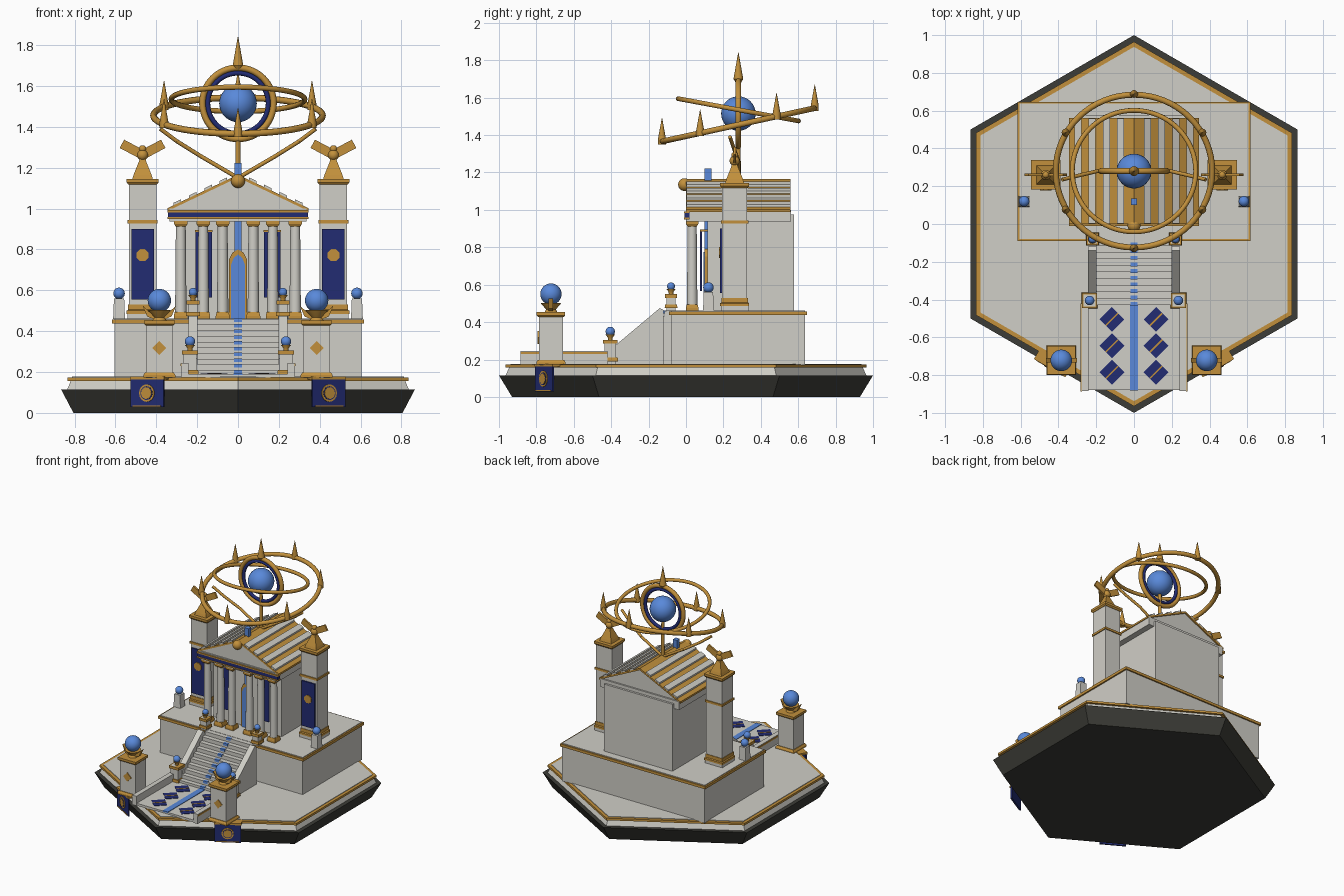
import bpy, bmesh, math
from mathutils import Vector, Matrix

if "Cube" in bpy.data.objects:
    bpy.data.objects.remove(bpy.data.objects["Cube"])


def material(name, rgb):
    m = bpy.data.materials.new(name)
    m.diffuse_color = (*rgb, 1)
    m.use_nodes = True
    m.node_tree.nodes["Principled BSDF"].inputs["Base Color"].default_value = m.diffuse_color
    return m


STONE = material("pale stone", (0.63, 0.62, 0.57))
GOLD = material("gold", (0.54, 0.28, 0.045))
NAVY = material("navy", (0.016, 0.025, 0.17))
BLUE = material("bright blue", (0.10, 0.25, 0.70))
DARK = material("dark rock", (0.045, 0.045, 0.038))
R2 = math.sqrt(2)


def finish(bm, name, mat, smooth=False, matrix=None):
    bmesh.ops.recalc_face_normals(bm, faces=bm.faces)
    me = bpy.data.meshes.new(name)
    bm.to_mesh(me)
    bm.free()
    me.materials.append(mat)
    ob = bpy.data.objects.new(name, me)
    bpy.context.collection.objects.link(ob)
    if matrix:
        ob.matrix_world = matrix
    if smooth:
        bpy.context.view_layer.objects.active = ob
        ob.select_set(True)
        bpy.ops.object.shade_smooth_by_angle(angle=math.radians(40))
        ob.select_set(False)
    return ob


def loft(bm, rings):
    """Skin closed loops of points and cap both ends."""
    rows = [[bm.verts.new(p) for p in r] for r in rings]
    n = len(rows[0])
    for a, b in zip(rows, rows[1:]):
        for i in range(n):
            j = (i + 1) % n
            bm.faces.new((a[i], a[j], b[j], b[i]))
    bm.faces.new(rows[0])
    bm.faces.new(rows[-1])


def lathe(name, mat, profile, x=0, y=0, sides=24, phase=0, smooth=True, matrix=None):
    """Stack of regular polygons, profile = (radius, z)."""
    bm = bmesh.new()
    ang = [phase + 2 * math.pi * i / sides for i in range(sides)]
    loft(bm, [[(x + r * math.cos(a), y + r * math.sin(a), z) for a in ang] for r, z in profile])
    return finish(bm, name, mat, smooth, matrix)


def square(name, mat, profile, x, y):
    """Square stack, profile = (half width, z)."""
    return lathe(name, mat, [(h * R2, z) for h, z in profile], x, y, 4, math.pi / 4, False)


def prism(name, mat, pts, lo, hi, axis="y", matrix=None):
    """Polygon extruded along an axis."""
    put = {"x": lambda a, b, t: (t, a, b), "y": lambda a, b, t: (a, t, b), "z": lambda a, b, t: (a, b, t)}[axis]
    bm = bmesh.new()
    loft(bm, [[put(a, b, t) for a, b in pts] for t in (lo, hi)])
    return finish(bm, name, mat, False, matrix)


def box(name, mat, x0, x1, y0, y1, z0, z1, matrix=None):
    return prism(name, mat, [(x0, y0), (x1, y0), (x1, y1), (x0, y1)], z0, z1, "z", matrix)


def ngon(cx, cz, r, n, phase=0):
    return [(cx + r * math.cos(phase + 2 * math.pi * i / n), cz + r * math.sin(phase + 2 * math.pi * i / n)) for i in range(n)]


def ball(name, mat, x, y, z, r):
    bm = bmesh.new()
    bmesh.ops.create_uvsphere(bm, u_segments=32, v_segments=16, radius=r)
    return finish(bm, name, mat, True, Matrix.Translation((x, y, z)))


def ring(name, mat, R, r, matrix):
    bpy.ops.mesh.primitive_torus_add(major_radius=R, minor_radius=r, major_segments=64, minor_segments=10)
    ob = bpy.context.object
    ob.name = name
    ob.matrix_world = matrix
    ob.data.materials.append(mat)
    bpy.ops.object.shade_smooth_by_angle(angle=math.radians(50))


def rod(name, mat, p, q, r0, r1):
    p, q = Vector(p), Vector(q)
    m = Matrix.Translation(p) @ (q - p).to_track_quat("Z", "Y").to_matrix().to_4x4()
    lathe(name, mat, [(r0, 0), (r1, (q - p).length)], sides=12, matrix=m)


# hexagonal base
hexa = dict(sides=6, phase=math.pi / 2, smooth=False)
lathe("rock_base", DARK, [(0.93, 0), (1.0, 0.115)], **hexa)
lathe("stone_plinth", STONE, [(0.965, 0.115), (0.945, 0.157)], **hexa)
lathe("gold_rim", GOLD, [(0.965, 0.157), (0.965, 0.173)], **hexa)
lathe("floor", STONE, [(0.938, 0.16), (0.938, 0.177)], **hexa)

# podium
box("podium", STONE, -0.605, 0.605, -0.08, 0.637, 0.17, 0.462)
box("podium_trim", GOLD, -0.616, 0.616, -0.09, 0.647, 0.437, 0.457)

# temple hall, entablature, pediment and roof
box("hall", STONE, -0.29, 0.29, 0.115, 0.578, 0.46, 0.975)
box("entablature", STONE, -0.335, 0.335, 0.0, 0.562, 0.937, 1.0)
box("frieze", NAVY, -0.342, 0.342, -0.008, 0.02, 0.958, 0.982)
for z in (0.948, 0.982):
    box("frieze_trim", GOLD, -0.345, 0.345, -0.011, 0.02, z, z + 0.01)
prism("pediment", STONE, [(-0.335, 0.998), (0.335, 0.998), (0, 1.158)], 0.006, 0.55)
for s in (-1, 1):
    prism("roof_slope", GOLD, [(0, 1.152), (s * 0.345, 0.988), (s * 0.345, 1.002), (0, 1.166)], 0, 0.56)
    for k in range(4):
        a, b = 0.053 + 0.075 * k, 0.09 + 0.075 * k
        za, zb = 1.166 - 0.475 * a, 1.166 - 0.475 * b
        prism("roof_rib", STONE, [(s * a, za - 0.01), (s * b, zb - 0.01), (s * b, zb + 0.012), (s * a, za + 0.012)], 0.002, 0.558)
ball("apex_ball", GOLD, 0, -0.008, 1.135, 0.034)

# columns
for x in (-0.28, -0.17, -0.075, 0.075, 0.17, 0.28):
    lathe("column", STONE, [(0.028, 0.48), (0.024, 0.925)], x, 0.033)
    square("column_base", GOLD, [(0.034, 0.46), (0.034, 0.475), (0.029, 0.495)], x, 0.033)
    square("column_capital", GOLD, [(0.025, 0.912), (0.033, 0.925), (0.033, 0.938)], x, 0.033)

# door, light shaft and hall banners
arch = lambda w, top: [(-w, 0.46), (w, 0.46), (w, top - 0.05), (w * 0.6, top - 0.015), (0, top), (-w * 0.6, top - 0.015), (-w, top - 0.05)]
prism("door_frame", GOLD, arch(0.044, 0.80), 0.1, 0.12)
prism("door", BLUE, arch(0.034, 0.775), 0.094, 0.12)
box("light_shaft", BLUE, -0.017, 0.017, 0.1, 0.135, 0.79, 1.222)
for s in (-1, 1):
    box("hall_banner", NAVY, s * 0.168 - 0.04, s * 0.168 + 0.04, 0.076, 0.085, 0.565, 0.89)
    box("hall_banner_rail", GOLD, s * 0.168 - 0.043, s * 0.168 + 0.043, 0.074, 0.115, 0.885, 0.895)

# side towers
for s in (-1, 1):
    x, y = s * 0.467, 0.26
    square("tower", STONE, [(0.067, 0.46), (0.067, 1.13)], x, y)
    square("tower_base", GOLD, [(0.078, 0.485), (0.078, 0.5), (0.071, 0.505), (0.071, 0.53)], x, y)
    square("tower_foot", STONE, [(0.074, 0.46), (0.074, 0.487)], x, y)
    square("tower_band", GOLD, [(0.074, 0.928), (0.074, 0.944)], x, y)
    square("tower_cap", GOLD, [(0.07, 1.118), (0.078, 1.128), (0.078, 1.145)], x, y)
    square("tower_finial", GOLD, [(0.05, 1.145), (0.044, 1.165), (0.02, 1.225), (0.012, 1.25)], x, y)
    ball("finial_ball", GOLD, x, y, 1.262, 0.027)
    ball("finial_top", GOLD, x, y, 1.292, 0.018)
    for w in (-1, 1):
        m = Matrix.Translation((x, y, 1.262)) @ Matrix.Rotation(-w * math.radians(28), 4, "Y")
        box("finial_wing", GOLD, min(0, w * 0.115), max(0, w * 0.115), -0.007, 0.007, -0.022, 0.024, m)
    box("tower_banner", NAVY, x - 0.055, x + 0.055, 0.183, 0.194, 0.555, 0.9)
    prism("tower_medallion", GOLD, ngon(x, 0.772, 0.032, 8, math.pi / 8), 0.177, 0.185)

# small orb posts on the podium
for s in (-1, 1):
    square("orb_post", STONE, [(0.029, 0.46), (0.025, 0.56)], s * 0.582, 0.12)
    ball("small_orb", BLUE, s * 0.582, 0.12, 0.585, 0.028)

# staircase with blue inlays
for i in range(10):
    y, z = -0.43 + 0.035 * i, 0.18 + 0.028 * (i + 1)
    box("step", STONE, -0.2, 0.2, y, -0.07, z - 0.03 if i else 0.17, z)
    box("step_inlay", BLUE, -0.019, 0.019, y - 0.004, y + 0.016, z - 0.014, z + 0.003)
for s in (-1, 1):
    prism("balustrade", STONE, [(-0.39, 0.17), (-0.12, 0.17), (-0.12, 0.465), (-0.14, 0.475), (-0.39, 0.265)], s * 0.198, s * 0.243, "x")
    # lamp posts at the head and foot of the stairs
    for x, y, z0, z1, h, r in ((0.22, -0.08, 0.46, 0.55, 0.024, 0.021), (0.235, -0.405, 0.175, 0.305, 0.032, 0.025)):
        square("lamp_post", STONE, [(h, z0), (h, z1)], s * x, y)
        square("lamp_post_base", GOLD, [(h + 0.01, z0 + 0.015), (h + 0.008, z0 + 0.035)], s * x, y)
        square("lamp_post_cap", GOLD, [(h + 0.008, z1 - 0.02), (h + 0.008, z1)], s * x, y)
        lathe("lamp_cup", GOLD, [(0.012, z1), (0.013, z1 + 0.012), (0.025, z1 + 0.028)], s * x, y)
        ball("lamp_orb", BLUE, s * x, y, z1 + 0.02 + r, r)

# processional walkway
box("walkway", STONE, -0.245, 0.245, -0.88, -0.42, 0.172, 0.19)
box("walkway_stripe", BLUE, -0.022, 0.022, -0.881, -0.43, 0.185, 0.194)
for s in (-1, 1):
    box("curb", STONE, s * 0.26 - 0.018, s * 0.26 + 0.018, -0.885, -0.42, 0.172, 0.245)
    box("curb_trim", GOLD, s * 0.279 - 0.003, s * 0.279 + 0.003, -0.886, -0.42, 0.229, 0.241)
    for y in (-0.505, -0.645, -0.785):
        prism("floor_diamond", NAVY, ngon(s * 0.117, y, 0.066, 4), 0.186, 0.193, "z")
        m = Matrix.Translation((s * 0.117, y, 0)) @ Matrix.Rotation(math.radians(45), 4, "Z")
        box("diamond_line", GOLD, -0.046, 0.046, -0.004, 0.004, 0.19, 0.195, m)

# corner orb pedestals
for s in (-1, 1):
    x, y = s * 0.385, -0.722
    square("pedestal", STONE, [(0.065, 0.17), (0.065, 0.44)], x, y)
    square("pedestal_base", GOLD, [(0.078, 0.172), (0.078, 0.185), (0.07, 0.198)], x, y)
    square("pedestal_cap", GOLD, [(0.068, 0.428), (0.076, 0.436), (0.076, 0.453)], x, y)
    lathe("bowl", GOLD, [(0.036, 0.45), (0.026, 0.468), (0.05, 0.495), (0.056, 0.503)], x, y)
    for w in (-1, 1):
        prism("bowl_horn", GOLD, [(x + w * 0.02, 0.455), (x + w * 0.06, 0.472), (x + w * 0.082, 0.525), (x + w * 0.05, 0.495), (x + w * 0.02, 0.485)], y - 0.012, y + 0.012)
    ball("large_orb", BLUE, x, y, 0.55, 0.057)
    prism("pedestal_diamond", GOLD, ngon(x, 0.318, 0.034, 4), y - 0.071, y - 0.06)
    # banner hung on the slanted base edge
    m = Matrix.Translation((s * 0.443, -0.757, 0)) @ Matrix.Rotation(s * math.radians(30), 4, "Z")
    box("edge_banner", NAVY, -0.093, 0.093, -0.005, 0.006, 0.028, 0.165, m)
    box("banner_rail", GOLD, -0.096, 0.096, -0.007, 0.06, 0.163, 0.177, m)
    box("banner_hem", GOLD, -0.08, 0.08, -0.009, 0, 0.031, 0.037, m)
    prism("banner_disc", GOLD, ngon(0, 0.097, 0.043, 16), -0.009, 0, "y", m)
    prism("banner_disc_gap", NAVY, ngon(0, 0.097, 0.034, 16), -0.011, 0, "y", m)
    prism("banner_disc_core", GOLD, ngon(0, 0.097, 0.029, 16), -0.013, 0, "y", m)

# armillary sphere above the roof
CY = 0.28
ball("core_orb", BLUE, 0, CY, 1.515, 0.092)
upright = Matrix.Translation((0, CY, 1.515)) @ Matrix.Rotation(math.pi / 2, 4, "X")
ring("upright_ring", GOLD, 0.174, 0.016, upright)
ring("navy_ring", NAVY, 0.148, 0.012, upright)
big = Matrix.Translation((0, CY, 1.455)) @ Matrix.Rotation(math.radians(12.3), 4, "X")
ring("outer_ring", GOLD, 0.414, 0.016, big)
ring("inner_ring", GOLD, 0.327, 0.013, Matrix.Translation((0, CY, 1.535)) @ Matrix.Rotation(math.radians(-10.5), 4, "X"))
for k in range(6):
    a = math.radians(30 + 60 * k)
    p = big @ Vector((0.418 * math.cos(a), 0.418 * math.sin(a), 0))
    lathe("ring_spike", GOLD, [(0.021, p.z - 0.016), (0.021, p.z + 0.016), (0.001, p.z + 0.125)], p.x, p.y, 12)
lathe("top_spire", GOLD, [(0.014, 1.68), (0.026, 1.70), (0.001, 1.842)], 0, CY, 16)
rod("mast", GOLD, (0, CY, 1.13), (0, CY, 1.44), 0.014, 0.011)
for s in (-1, 1):
    pts = [(0, CY, 1.15), (s * 0.18, 0.283, 1.255), (s * 0.30, 0.255, 1.33), (s * 0.38, 0.235, 1.39)]
    for p, q in zip(pts, pts[1:]):
        rod("ring_strut", GOLD, p, q, 0.01, 0.01)
